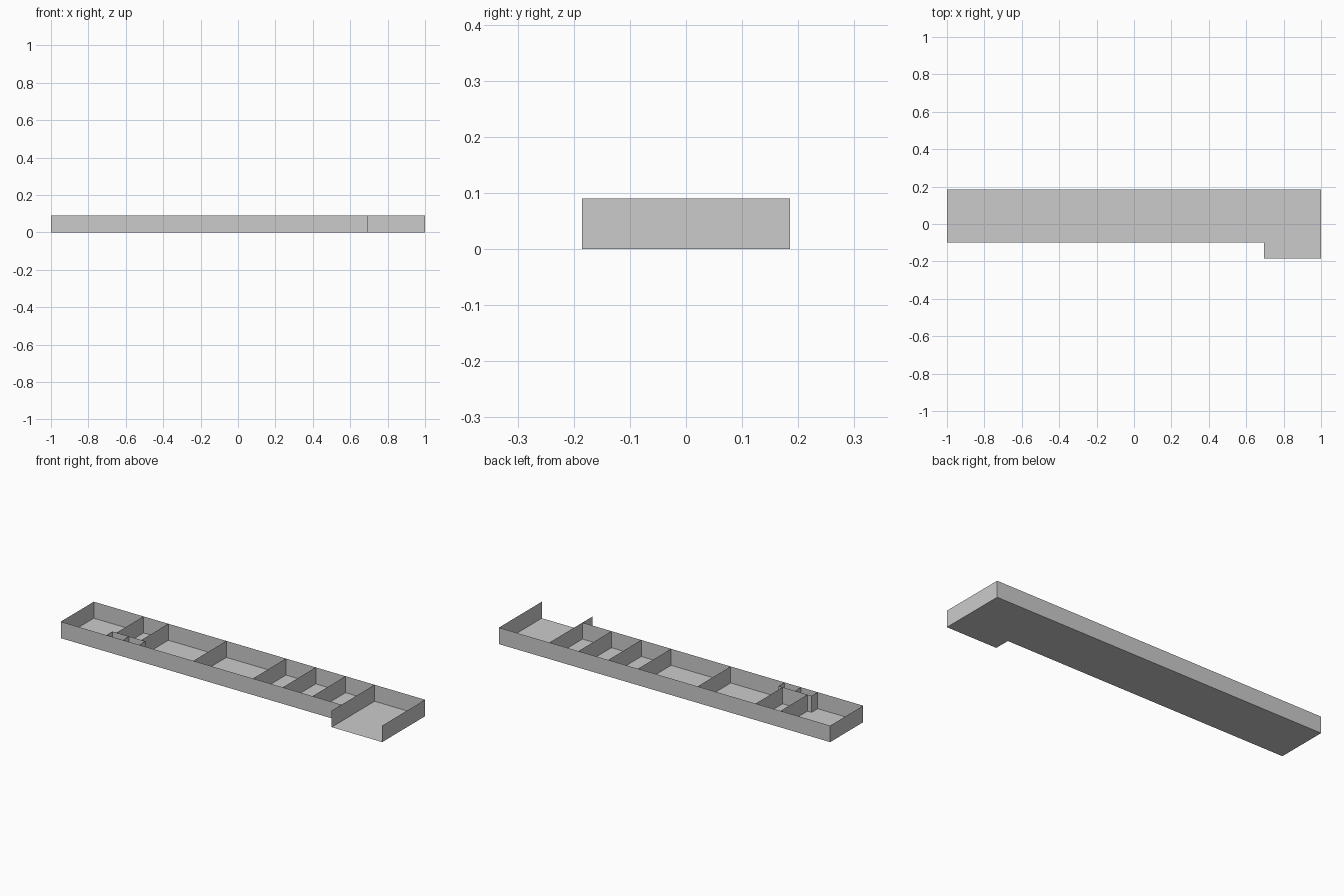
import bpy

if "Cube" in bpy.data.objects:
    bpy.data.objects.remove(bpy.data.objects["Cube"])

H = 0.09                      # wall height
BACK, FRONT, ANNEX = 0.185, -0.10, -0.185
STEP = 0.695                  # x where the plan widens
STALL = -0.048                # back of the small stalls


def sheet(name, verts, faces):
    mesh = bpy.data.meshes.new(name)
    mesh.from_pydata(verts, [], faces)
    obj = bpy.data.objects.new(name, mesh)
    bpy.context.collection.objects.link(obj)
    return obj


def wall(name, *path):
    """Thin upright wall following a plan path of (x, y) points."""
    n = len(path)
    verts = [(x, y, z) for z in (0, H) for x, y in path]
    faces = [(i, i + 1, n + i + 1, n + i) for i in range(n - 1)]
    return sheet(name, verts, faces)


# Floor slab with the wider bay at the right end
plan = [(-1, FRONT), (STEP, FRONT), (STEP, ANNEX), (1, ANNEX), (1, BACK), (-1, BACK)]
sheet("floor", [(x, y, 0) for x, y in plan], [tuple(range(len(plan)))])

# Outer walls, leaving the front of the right bay open
wall("outer_wall", (1, ANNEX), (1, BACK), (-1, BACK), (-1, FRONT), (STEP, FRONT))

# Full-depth room partitions
for i, x in enumerate((-0.20, 0.16, 0.34, 0.52)):
    wall(f"room_partition_{i + 1}", (x, FRONT), (x, BACK))
wall("bay_partition", (STEP, ANNEX), (STEP, BACK))

# Short room partitions ending at the stalls
for i, x in enumerate((-0.70, -0.55)):
    wall(f"short_partition_{i + 1}", (x, STALL), (x, BACK))

# Pair of small stalls against the front wall
wall("stall_wall", (-0.725, FRONT), (-0.725, STALL), (-0.525, STALL), (-0.525, FRONT))
wall("stall_divider", (-0.625, FRONT), (-0.625, STALL))
